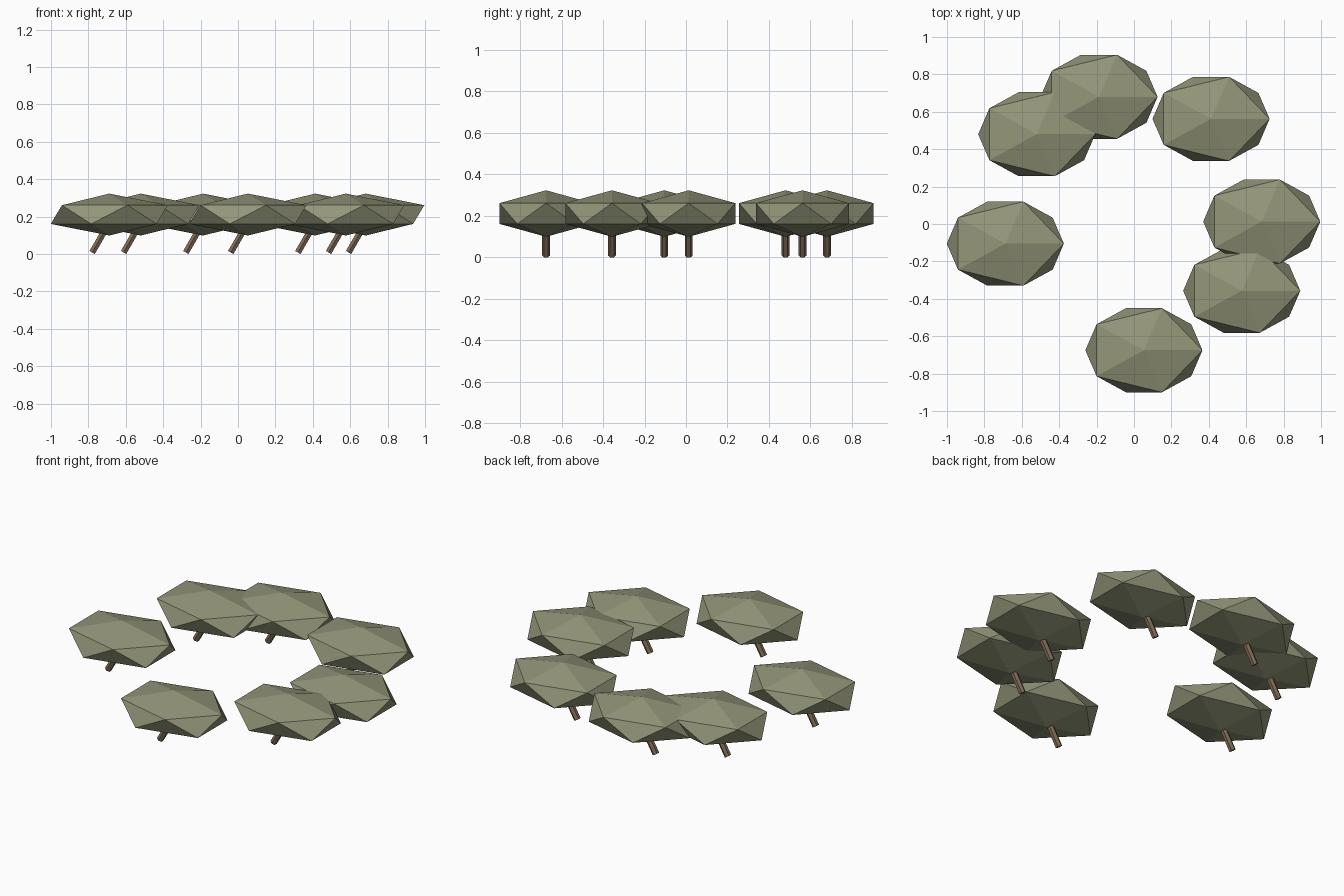
import bpy
from math import radians, sin, cos
from mathutils import Matrix, Vector

if "Cube" in bpy.data.objects:
    bpy.data.objects.remove(bpy.data.objects["Cube"], do_unlink=True)


def make_material(name, rgb):
    mat = bpy.data.materials.new(name)
    mat.use_nodes = True
    colour = (*rgb, 1.0)
    mat.diffuse_color = colour
    bsdf = mat.node_tree.nodes["Principled BSDF"]
    bsdf.inputs["Base Color"].default_value = colour
    bsdf.inputs["Roughness"].default_value = 0.9
    return mat


LEAF = make_material("olive leaves", (0.29, 0.30, 0.19))
BARK = make_material("brown bark", (0.22, 0.15, 0.095))

CROWN_Z = 0.211
LEAN = radians(30)
TRUNK_RADIUS = 0.019
TRUNK_LENGTH = 0.17


def finish(obj, name, mat, matrix):
    obj.name = name
    obj.data.transform(matrix)
    obj.data.materials.append(mat)


def add_tree(label, x, y):
    # faceted, flattened crown
    bpy.ops.mesh.primitive_ico_sphere_add(subdivisions=1, radius=1)
    crown = bpy.context.object
    finish(crown, label + "_crown", LEAF, Matrix.Diagonal((0.35, 0.264, 0.112, 1)))
    crown.location = (x, y, CROWN_Z)

    # short trunk leaning towards +x, its lower rim resting on the ground
    bpy.ops.mesh.primitive_cylinder_add(vertices=6, radius=TRUNK_RADIUS, depth=TRUNK_LENGTH)
    trunk = bpy.context.object
    lift = Matrix.Translation(Vector((0, 0, TRUNK_LENGTH / 2)))
    finish(trunk, label + "_trunk", BARK, Matrix.Rotation(LEAN, 4, 'Y') @ lift)
    trunk.location = (x - 0.092, y, TRUNK_RADIUS * sin(LEAN) * cos(radians(30)))


# ring of trees
spots = [(-0.688, -0.105), (-0.52, 0.48), (-0.187, 0.68), (0.412, 0.562),
         (0.683, 0.013), (0.576, -0.357), (0.053, -0.675)]
for number, (x, y) in enumerate(spots, 1):
    add_tree(f"tree_{number}", x, y)
